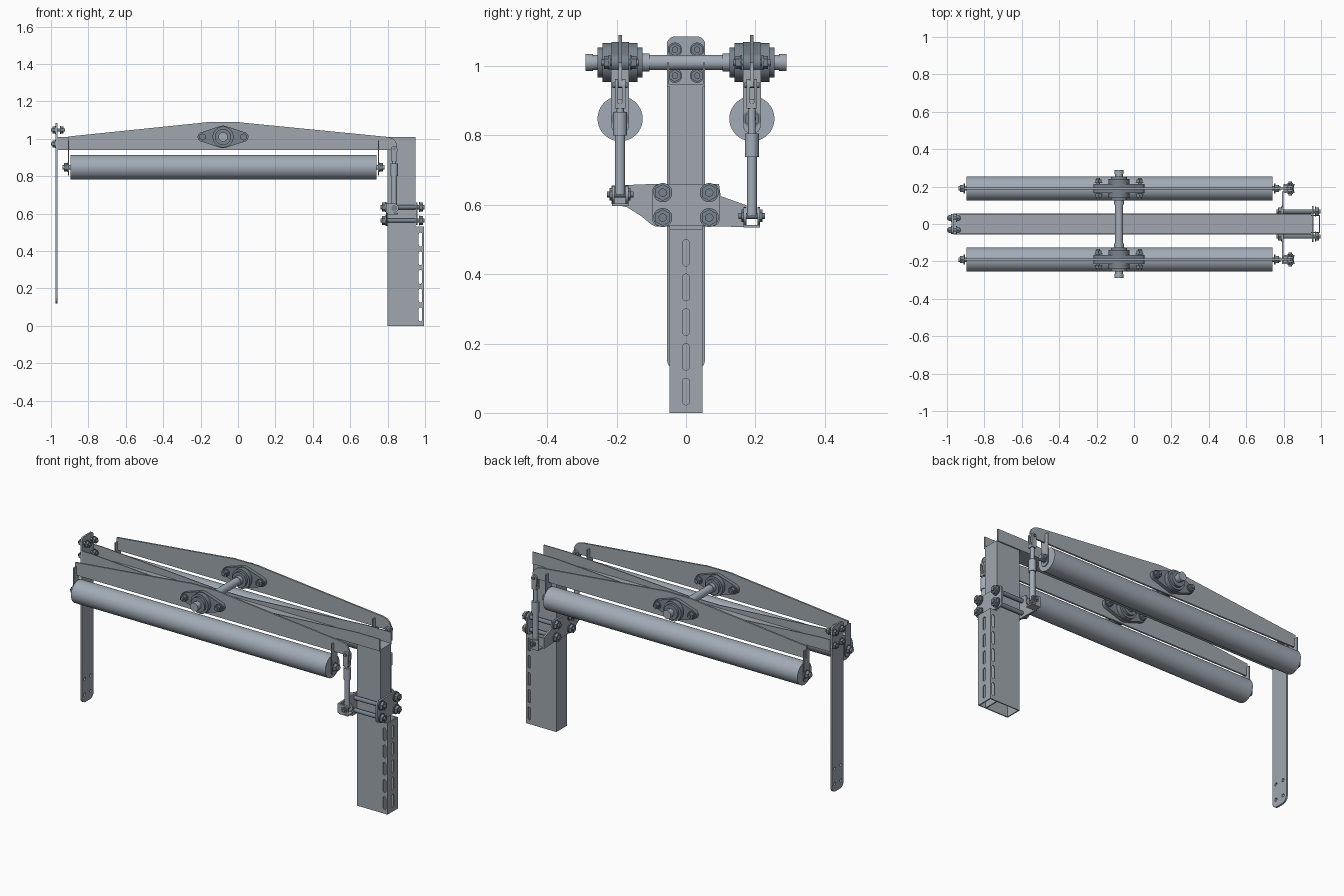
import bpy, bmesh, math
from mathutils import Vector
from mathutils.geometry import convex_hull_2d

if "Cube" in bpy.data.objects:
    bpy.data.objects.remove(bpy.data.objects["Cube"])


def material(name, rgb):
    m = bpy.data.materials.new(name)
    m.diffuse_color = (*rgb, 1)
    m.use_nodes = True
    m.node_tree.nodes["Principled BSDF"].inputs["Base Color"].default_value = m.diffuse_color
    return m


STEEL = material("plate_steel", (0.35, 0.39, 0.43))
ROLL = material("roller_steel", (0.36, 0.41, 0.47))
DARK = material("dark_casting", (0.19, 0.23, 0.27))


def place(axis, a, b, t):
    return {'x': (t, a, b), 'y': (a, t, b), 'z': (a, b, t)}[axis]


def prisms(name, shapes, mat):
    """Each shape is (2D outline, axis, low, high); all share one mesh."""
    bm = bmesh.new()
    for pts, axis, lo, hi in shapes:
        f = bm.faces.new([bm.verts.new(place(axis, a, b, lo)) for a, b in pts])
        ext = bmesh.ops.extrude_face_region(bm, geom=[f])
        verts = [g for g in ext['geom'] if isinstance(g, bmesh.types.BMVert)]
        bmesh.ops.translate(bm, verts=verts, vec=Vector(place(axis, 0, 0, hi - lo)))
    bmesh.ops.recalc_face_normals(bm, faces=bm.faces[:])
    me = bpy.data.meshes.new(name)
    bm.to_mesh(me)
    bm.free()
    me.materials.append(mat)
    ob = bpy.data.objects.new(name, me)
    bpy.context.collection.objects.link(ob)
    return ob


def circle(a, b, r, n=32):
    return [(a + r * math.cos(2 * math.pi * (i + .5) / n),
             b + r * math.sin(2 * math.pi * (i + .5) / n)) for i in range(n)]


def rect(a0, a1, b0, b1):
    return [(a0, b0), (a1, b0), (a1, b1), (a0, b1)]


def hull(*outlines):
    pts = [p for o in outlines for p in o]
    return [pts[i] for i in convex_hull_2d([Vector(p) for p in pts])]


def rounded(a0, a1, b0, b1, r):
    return hull(*[circle(a, b, r, 16) for a in (a0 + r, a1 - r) for b in (b0 + r, b1 - r)])


def box(x0, x1, y0, y1, z0, z1):
    return (rect(x0, x1, y0, y1), 'z', z0, z1)


def bolt(axis, a, b, lo, hi, r=.022, head=.016):
    """Shank with a hex head, nut and washers."""
    return [(circle(a, b, r * .5, 16), axis, lo, hi),
            (circle(a, b, r, 6), axis, lo + .008, lo + .008 + head),
            (circle(a, b, r, 6), axis, hi - .008 - head, hi - .008),
            (circle(a, b, r * 1.15, 20), axis, lo + .008 + head, lo + .013 + head),
            (circle(a, b, r * 1.15, 20), axis, hi - .013 - head, hi - .008 - head)]


def cut(ob, shapes):
    cutter = prisms(ob.name + "_cutter", shapes, STEEL)
    cutter.hide_render = True
    cutter.hide_set(True)
    m = ob.modifiers.new("holes", 'BOOLEAN')
    m.operation = 'DIFFERENCE'
    m.solver = 'EXACT'
    m.object = cutter


# Centre trough: floor and two walls that dip under the cross shaft
wall = [(-.965, .94), (.95, .94), (.95, 1.01), (.80, 1.01),
        (.02, .962), (-.18, .962), (-.91, 1.01), (-.965, 1.01)]
prisms("trough_floor", [box(-.965, .95, -.049, .049, .94, .946)], STEEL)
prisms("trough_walls", [(wall, 'y', -.055, -.049), (wall, 'y', .049, .055)], STEEL)

# Hollow post
prisms("post", [box(.80, .806, -.048, .048, 0, .94), box(.944, .95, -.048, .048, 0, .94),
                box(.806, .944, -.048, -.042, 0, .94), box(.806, .944, .042, .048, 0, .94)], STEEL)

# Slotted channel on the post's outer face
u = [(.95, -.048), (.995, -.048), (.995, .048), (.95, .048),
     (.95, .042), (.989, .042), (.989, -.042), (.95, -.042)]
channel = prisms("slotted_channel", [(u, 'z', 0, .53)], STEEL)
slots = []
for i in range(5):
    z0, z1 = .033 + .1 * i, .09 + .1 * i
    slots.append((hull(circle(0, z0, .01, 16), circle(0, z1, .01, 16)), 'x', .987, 1.01))
    slots.append((hull(circle(.975, z0, .009, 16), circle(.975, z1, .009, 16)), 'y', -.06, .06))
cut(channel, slots)

# Hanging strap at the left end
strap = prisms("hanging_strap", [(hull(
    rounded(-.055, .055, .9, 1.085, .022),
    circle(-.02, .155, .035, 24), circle(.02, .155, .035, 24)), 'x', -.976, -.966)], STEEL)
cut(strap, [(circle(y, z, .009, 16), 'x', -.99, -.95) for y in (-.028, .028) for z in (.165, .255)])
bolts = []
for y, z in ((-.032, 1.047), (.032, 1.047), (-.032, .972), (.032, .972)):
    bolts += bolt('x', y, z, -1.0, -.925, .018, .013)
prisms("strap_bolts", bolts, DARK)

# Clamp plates around the post
wing = [(-.095, .66), (-.215, .655), (-.215, .602), (-.17, .593), (-.13, .568), (-.1, .543),
        (-.09, .538), (.09, .538), (.175, .535), (.175, .598), (.1, .625), (.095, .66)]
prisms("wing_clamp_plate", [(wing, 'x', .790, .80)], STEEL)
prisms("outer_clamp_plate", [(rounded(-.097, .097, .538, .66, .02), 'x', .951, .961)], STEEL)
bolts = []
for y in (-.067, .067):
    for z in (.563, .635):
        bolts += bolt('x', y, z, .762, .998, .024, .016)
prisms("clamp_bolts", bolts, DARK)

# Cross shaft with end collars
prisms("cross_shaft", [(circle(-.08, 1.01, .022), 'y', -.275, .275)] +
       [(circle(-.08, 1.01, .025), 'y', a, a + .022) for a in (-.29, .268)] +
       [(circle(-.08, 1.01, .026), 'y', a, a + .02) for a in (-.125, .105)], ROLL)

side = [(-.91, .94), (.85, .94), (.85, .97), (.842, .988), (.825, 1.003), (.80, 1.01),
        (.04, 1.085), (.0, 1.09), (-.16, 1.09), (-.2, 1.085), (-.91, 1.012)]
for s, tag in ((-1, "front"), (1, "back")):
    y = .19 * s
    # Tapered side plate
    prisms(tag + "_side_plate", [(side, 'y', y - .005, y + .005)], STEEL)

    # Flange bearings on both faces of the plate
    flange = hull(circle(-.08, 1.01, .06, 40), circle(-.19, 1.01, .026, 20), circle(.03, 1.01, .026, 20))
    parts = [(flange, 'y', y - .025, y + .025)]
    parts += [(circle(-.08, 1.01, .056, 40), 'y', y - .05, y + .05),
              (circle(-.08, 1.01, .043, 40), 'y', y - .065, y + .065)]
    for x in (-.19, .03):
        parts += bolt('y', x, 1.01, y - .055, y + .055, .019, .014)
    prisms(tag + "_bearing", parts, DARK)

    # Roller, axle and hanger brackets
    prisms(tag + "_roller", [(circle(y, .848, .065, 48), 'x', -.895, .74)], ROLL)
    prisms(tag + "_axle", [(circle(y, .848, .012, 20), 'x', -.938, .783)], ROLL)
    prisms(tag + "_axle_nuts", [(circle(y, .848, r, n), 'x', a, b) for a, b, r, n in (
        (-.93, -.912, .022, 6), (.757, .775, .022, 6),
        (-.912, -.909, .026, 24), (.754, .757, .026, 24))], DARK)
    hanger = hull(circle(y, .83, .026, 20), rect(y - .026, y + .026, .94, .99))
    prisms(tag + "_hangers", [(hanger, 'x', -.909, -.903), (hanger, 'x', .748, .754)], STEEL)

    # Adjustable link: fork, turnbuckle, rod and lower eye
    x, d = .835, (0 if s < 0 else -.062)
    pin = .63 + d
    prisms(tag + "_link_rod", [(circle(x, y, .015, 24), 'z', pin, .80 + d),
                               (circle(x, y, .02, 24), 'z', .80 + d, .868 + d),
                               (circle(x, y, .011, 20), 'z', .86 + d, .905)], ROLL)
    fork = hull(circle(x, .945, .017, 20), rect(x - .015, x + .015, .89, .90))
    prisms(tag + "_link_fork", [(fork, 'y', y - .015, y - .006), (fork, 'y', y + .006, y + .015),
                                (rect(x - .015, x + .015, .878, .893), 'y', y - .015, y + .015)], STEEL)
    prisms(tag + "_link_pins", [(circle(x, .945, .008, 16), 'y', y - .022, y + .022)] +
           bolt('y', x, pin, y - .038, y + .038, .018, .008), DARK)
    lug = hull(circle(x, pin, .024, 24), rect(.80, .81, pin - .032, pin + .026))
    prisms(tag + "_link_lugs", [(lug, 'y', y - .024, y - .016), (lug, 'y', y + .016, y + .024),
                                (rect(.80, .856, pin - .034, pin - .026), 'y', y - .024, y + .024)], STEEL)

# Smooth round parts, keep edges crisp
for ob in bpy.context.collection.objects:
    if not ob.hide_render:
        ob.select_set(True)
        bpy.context.view_layer.objects.active = ob
bpy.ops.object.shade_smooth_by_angle(angle=math.radians(30))
